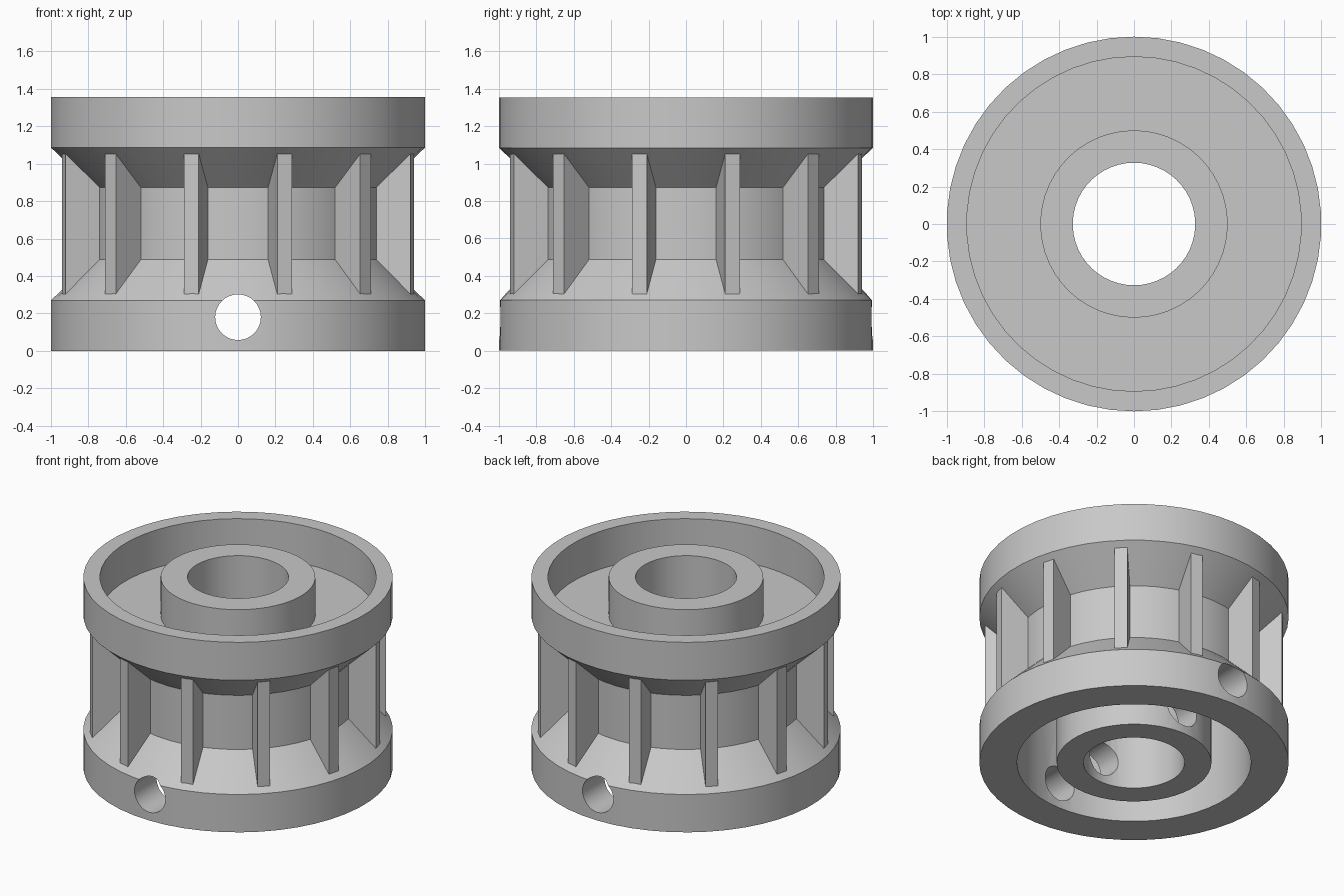
import bpy, bmesh, math
from mathutils import Matrix, Vector

cube = bpy.data.objects.get("Cube")
if cube:
    bpy.data.objects.remove(cube, do_unlink=True)

SEGMENTS = 50
HEIGHT = 1.355
FLANGE = 0.27        # height of each end band
CORE = 0.777         # radius of the waist
WEB = 0.68           # ceiling of the deep lower recess

grey = bpy.data.materials.new("plain grey")
grey.use_nodes = True
colour = (0.58, 0.58, 0.58, 1)
grey.diffuse_color = colour
grey.node_tree.nodes["Principled BSDF"].inputs["Base Color"].default_value = colour


def make_object(name, bm):
    bmesh.ops.recalc_face_normals(bm, faces=bm.faces)
    mesh = bpy.data.meshes.new(name)
    bm.to_mesh(mesh)
    bm.free()
    mesh.materials.append(grey)
    obj = bpy.data.objects.new(name, mesh)
    bpy.context.collection.objects.link(obj)
    return obj


def lathe(name, profile):
    """Spin a closed (radius, height) profile around z."""
    bm = bmesh.new()
    rings = []
    for i in range(SEGMENTS):
        a = math.tau * i / SEGMENTS + math.pi / 2
        rings.append([bm.verts.new((r * math.cos(a), r * math.sin(a), z)) for r, z in profile])
    n = len(profile)
    for i, ring in enumerate(rings):
        following = rings[(i + 1) % SEGMENTS]
        for j in range(n):
            k = (j + 1) % n
            bm.faces.new((ring[j], following[j], following[k], ring[k]))
    return make_object(name, bm)


# Wheel body: bore, hub, deep lower recess, flanges, waist and shallow upper recess
body = lathe("wheel_body", [
    (0.327, 0), (0.5, 0), (0.5, WEB), (0.757, WEB), (0.757, 0),
    (1, 0), (1, FLANGE), (CORE, 0.487), (CORE, 0.873), (1, HEIGHT - FLANGE),
    (1, HEIGHT), (0.893, HEIGHT), (0.893, HEIGHT - FLANGE),
    (0.5, HEIGHT - FLANGE), (0.5, HEIGHT), (0.327, HEIGHT)])

# Cross hole through the lower flange and hub
bm = bmesh.new()
bmesh.ops.create_cone(bm, cap_ends=True, segments=32, radius1=0.122, radius2=0.122, depth=2.4,
                      matrix=Matrix.Translation((0, 0, 0.18)) @ Matrix.Rotation(math.pi / 2, 4, "X"))
cutter = make_object("cross_hole_cutter", bm)
cutter.hide_render = True
cut = body.modifiers.new("cross hole", "BOOLEAN")
cut.operation = "DIFFERENCE"
cut.solver = "EXACT"
cut.object = cutter
bpy.context.view_layer.objects.active = body
body.select_set(True)
bpy.ops.object.modifier_apply(modifier=cut.name)
bpy.data.objects.remove(cutter, do_unlink=True)
bpy.ops.object.shade_smooth_by_angle(angle=math.radians(25))

# Twelve radial ribs between the two cones
outline = [(0.767, 0.46), (0.963, 0.303), (0.963, 1.055), (0.767, 0.9)]
for i in range(12):
    bm = bmesh.new()
    face = bm.faces.new([bm.verts.new((r, -0.041, z)) for r, z in outline])
    side = bmesh.ops.extrude_face_region(bm, geom=[face])["geom"]
    bmesh.ops.translate(bm, vec=Vector((0, 0.082, 0)),
                        verts=[v for v in side if isinstance(v, bmesh.types.BMVert)])
    bm.transform(Matrix.Rotation(math.radians(15 + 30 * i), 4, "Z"))
    make_object(f"rib_{i + 1}", bm)
